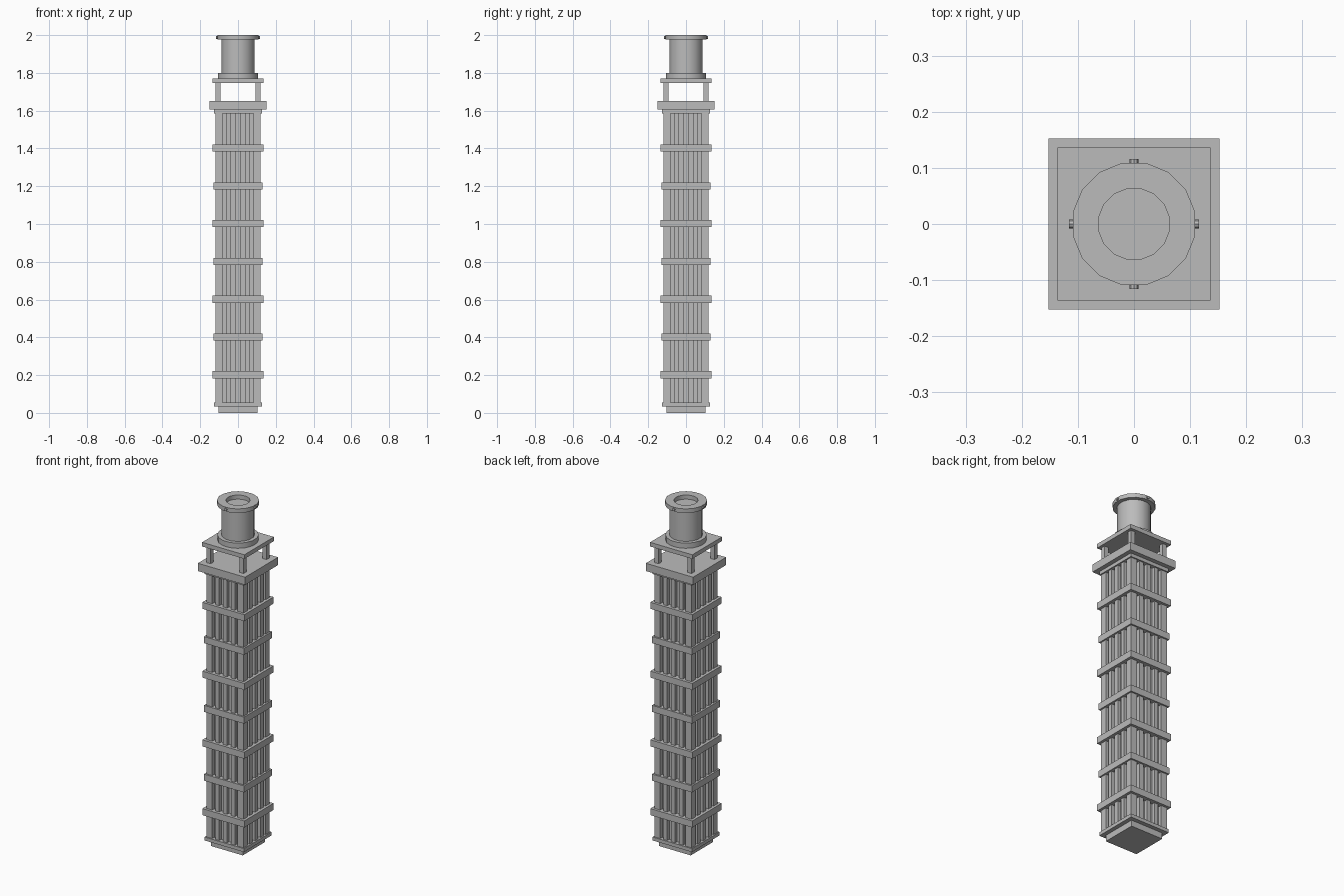
import bpy, bmesh, math
from mathutils import Matrix, Vector

if "Cube" in bpy.data.objects:
    bpy.data.objects.remove(bpy.data.objects["Cube"])

stone = bpy.data.materials.new("stone_grey")
stone.use_nodes = True
GREY = (0.5, 0.5, 0.5, 1)
stone.diffuse_color = GREY
stone.node_tree.nodes["Principled BSDF"].inputs["Base Color"].default_value = GREY


def finish(name, bm, smooth=False):
    bmesh.ops.recalc_face_normals(bm, faces=bm.faces)
    mesh = bpy.data.meshes.new(name)
    bm.to_mesh(mesh)
    bm.free()
    mesh.materials.append(stone)
    ob = bpy.data.objects.new(name, mesh)
    bpy.context.collection.objects.link(ob)
    if smooth:
        bpy.ops.object.select_all(action='DESELECT')
        ob.select_set(True)
        bpy.context.view_layer.objects.active = ob
        bpy.ops.object.shade_smooth_by_angle(angle=math.radians(35))
    return ob


def add_box(bm, x, y, hx, hy, z0, z1):
    m = Matrix.Translation((x, y, (z0 + z1) / 2)) @ Matrix.Diagonal((2 * hx, 2 * hy, z1 - z0, 1))
    bmesh.ops.create_cube(bm, size=1, matrix=m)


def slab(name, half, z0, z1):
    bm = bmesh.new()
    add_box(bm, 0, 0, half, half, z0, z1)
    return finish(name, bm)


def lathe(name, profile, sides=16):
    """Revolve an (r, z) profile with flat sides facing the axes."""
    bm = bmesh.new()
    turn = Matrix.Rotation(math.pi / sides, 3, 'Z')
    verts = [bm.verts.new(turn @ Vector((r, 0, z))) for r, z in profile]
    edges = [bm.edges.new(pair) for pair in zip(verts, verts[1:])]
    bmesh.ops.spin(bm, geom=verts + edges, axis=(0, 0, 1), cent=(0, 0, 0),
                   angle=2 * math.pi, steps=sides)
    bmesh.ops.remove_doubles(bm, verts=bm.verts, dist=1e-4)
    return finish(name, bm, True)


SHAFT_BOTTOM, SHAFT_TOP = 0.05, 1.59

# Shaft: recessed core, corner posts and ribs
slab("base_plinth", 0.103, 0, 0.035)
slab("base_ledge", 0.127, 0.035, 0.055)
slab("shaft_core", 0.1, SHAFT_BOTTOM, SHAFT_TOP)

bm = bmesh.new()
for sx in (-1, 1):
    for sy in (-1, 1):
        add_box(bm, sx * 0.101, sy * 0.101, 0.019, 0.019, SHAFT_BOTTOM, SHAFT_TOP)
finish("corner_posts", bm)

bm = bmesh.new()
for side in (-1, 1):
    for offset in (-0.05, 0, 0.05):
        add_box(bm, offset, side * 0.105, 0.0125, 0.014, SHAFT_BOTTOM, SHAFT_TOP)
        add_box(bm, side * 0.105, offset, 0.014, 0.0125, SHAFT_BOTTOM, SHAFT_TOP)
finish("wall_ribs", bm)

# Floor bands, alternating in width
for i in range(1, 8):
    z = 0.2 * i + 0.002
    slab(f"floor_band_{i}", 0.135 if i % 2 else 0.129, z - 0.019, z + 0.019)

# Open gallery
slab("gallery_ledge", 0.127, 1.585, 1.605)
slab("gallery_floor", 0.152, 1.605, 1.65)
bm = bmesh.new()
for sx in (-1, 1):
    for sy in (-1, 1):
        add_box(bm, sx * 0.106, sy * 0.106, 0.013, 0.013, 1.65, 1.746)
finish("gallery_pillars", bm)
slab("gallery_roof", 0.136, 1.746, 1.77)

# Round turret with a recessed top
lathe("turret_foot", [(0, 1.77), (0.109, 1.77), (0.109, 1.8), (0, 1.8)])
lathe("turret_drum", [(0, 1.8), (0.088, 1.8), (0.088, 1.976), (0, 1.976)])
lathe("turret_rim", [(0.064, 1.976), (0.111, 1.976), (0.111, 2), (0.064, 2), (0.064, 1.976)])

# Small bolts around the rim
bm = bmesh.new()
for k in range(4):
    m = (Matrix.Rotation(k * math.pi / 2, 4, 'Z') @ Matrix.Translation((0.111, 0, 1.988))
         @ Matrix.Rotation(math.pi / 2, 4, 'Y'))
    bmesh.ops.create_cone(bm, cap_ends=True, segments=8, radius1=0.008, radius2=0.008,
                          depth=0.01, matrix=m)
finish("rim_bolts", bm, True)
